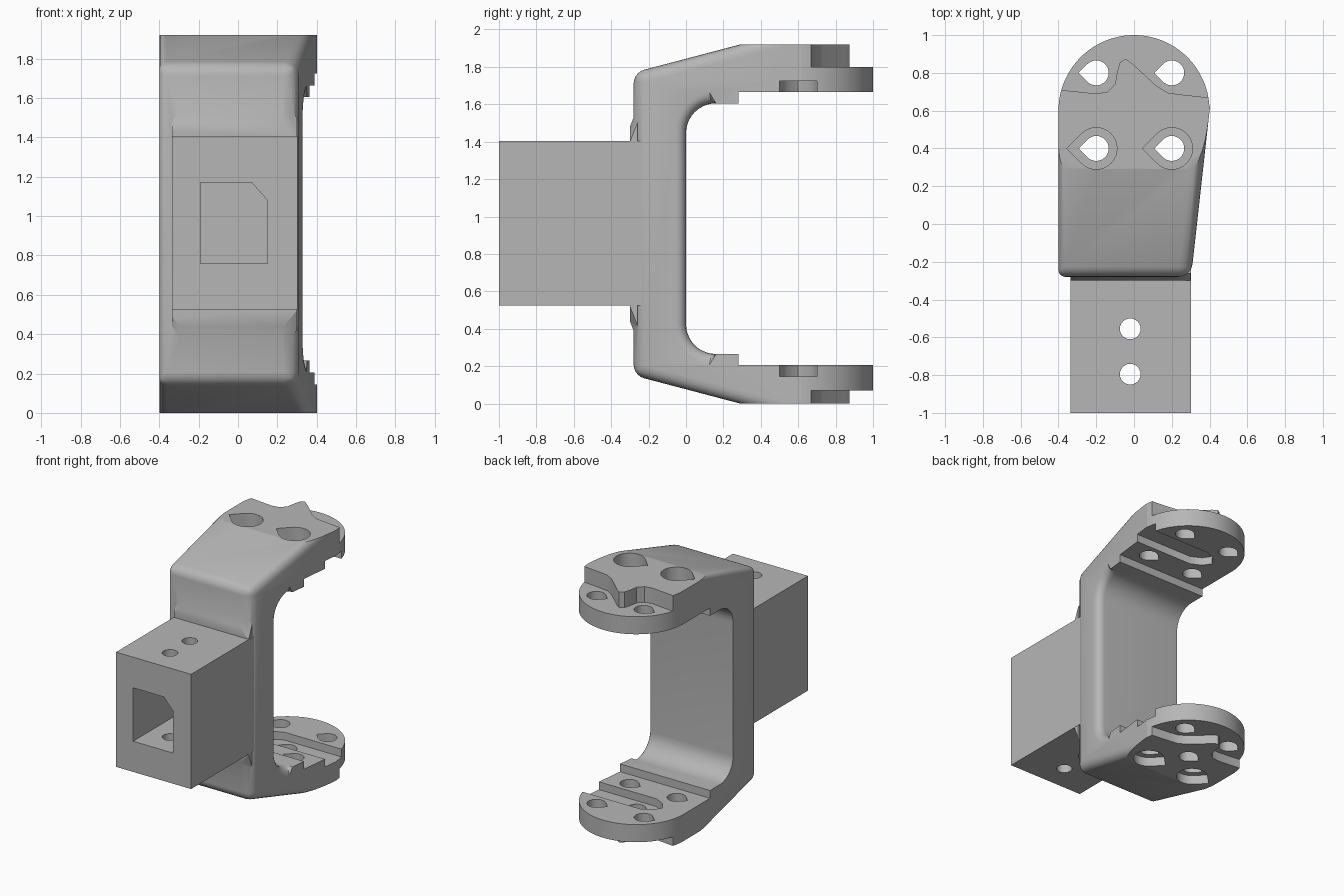
import bpy, bmesh
from math import sin, cos, pi, radians

if "Cube" in bpy.data.objects:
    bpy.data.objects.remove(bpy.data.objects["Cube"])

MID, TOP = 0.96, 1.92
grey = bpy.data.materials.new("matte_grey")
grey.use_nodes = True
COLOUR = (0.47, 0.47, 0.47, 1)
grey.diffuse_color = COLOUR
grey.node_tree.nodes["Principled BSDF"].inputs["Base Color"].default_value = COLOUR


def arc(cx, cy, r, a0, a1, n):
    angles = [radians(a0 + (a1 - a0) * i / n) for i in range(n + 1)]
    return [(cx + r * cos(a), cy + r * sin(a)) for a in angles]


def teardrop(cx, cy, r):
    return arc(cx, cy, r, -135, 135, 24) + [(cx - r * 1.414, cy)]


def loft(name, start, end, place, weights=None):
    """Closed solid between two outlines; place(p, side) gives the 3D point."""
    bm = bmesh.new()
    rings = [[bm.verts.new(place(p, s)) for p in pts] for s, pts in enumerate((start, end))]
    n = len(start)
    for i in range(n):
        j = (i + 1) % n
        bm.faces.new((rings[0][i], rings[0][j], rings[1][j], rings[1][i]))
    bm.faces.new(rings[0])
    bm.faces.new(rings[1])
    if weights:
        weights(bm, rings)
    bmesh.ops.recalc_face_normals(bm, faces=bm.faces)
    mesh = bpy.data.meshes.new(name)
    bm.to_mesh(mesh)
    bm.free()
    mesh.materials.append(grey)
    ob = bpy.data.objects.new(name, mesh)
    bpy.context.collection.objects.link(ob)
    return ob


def upright(name, pts, z0, z1):
    return loft(name, pts, pts, lambda p, s: (p[0], p[1], (z0, z1)[s]))


def along_y(name, pts, y0, y1, end=None):
    return loft(name, pts, end or pts, lambda p, s: (p[0], (y0, y1)[s], p[1]))


def apply(ob, mod):
    bpy.context.view_layer.objects.active = ob
    bpy.ops.object.modifier_apply(modifier=mod.name)


def combine(ob, tool, operation):
    mod = ob.modifiers.new("combine", "BOOLEAN")
    mod.operation, mod.solver, mod.object = operation, "EXACT", tool
    apply(ob, mod)
    bpy.data.objects.remove(tool)


# C-shaped side profile (y, z): outer contour, then the opening
outer = [(1.1, 0), (0.29, 0), (-0.28, 0.15), (-0.28, 1.77), (0.29, TOP), (1.1, TOP)]
upper_in = [(1.1, 1.665), (0.28, 1.665), (0.28, 1.605)] + arc(0.16, 1.445, 0.16, 90, 180, 10)
lower_in = arc(0.16, 0.425, 0.16, 180, 270, 10) + [(0.28, 0.265), (0.28, 0.205), (1.1, 0.205)]
profile = outer + upper_in + lower_in


def round_edges(bm, rings):
    layer = bm.edges.layers.float.new("bevel_weight_edge")

    def mark(a, b, w):
        bm.edges.get((a, b))[layer] = w
    left, right = rings
    for i in range(1, 4):
        mark(left[i], left[i + 1], 0.5)
        mark(right[i], right[i + 1], 0.9)
    for i in (2, 3):
        mark(left[i], right[i], 0.75)
    first = len(outer) + 3
    for i in range(first, first + 21):
        mark(right[i], right[i + 1], 0.8)


bracket = loft("bracket", profile, profile,
               lambda p, s: (0.3333 + p[0] / 9 if s else -0.4, p[0], p[1]), round_edges)
bevel = bracket.modifiers.new("rounding", "BEVEL")
bevel.limit_method, bevel.width, bevel.segments = "WEIGHT", 0.075, 5
bevel.use_clamp_overlap = False
apply(bracket, bevel)

# Round flange ends
plan = [(-0.6, -0.5), (0.6, -0.5), (0.6, 0.62)] + arc(0, 0.6, 0.4, 3, 177, 48) + [(-0.6, 0.62)]
combine(bracket, upright("flange_outline", plan, -0.2, 2.2), "INTERSECT")


# Lip around the socket
def lip(h):
    x0, x1, lo, hi = -0.335, 0.3, MID - h, MID + h
    return [(x0 + 0.035, lo), (x1 - 0.07, lo), (x1, lo + 0.08), (x1, hi - 0.08),
            (x1 - 0.07, hi), (x0 + 0.035, hi), (x0, hi - 0.05), (x0, lo + 0.05)]


combine(bracket, along_y("socket_lip", lip(0.52), -0.3, -0.26, lip(0.62)), "UNION")

# Square socket block
block = [(-0.335, 0.525), (0.302, 0.525), (0.302, 1.405), (-0.335, 1.405)]
combine(bracket, along_y("socket_block", block, -1, -0.2), "UNION")

# Keyed pocket and screw holes in the block
pocket = [(-0.19, 0.76), (0.15, 0.76), (0.15, 1.08), (0.07, 1.17), (-0.19, 1.17)]
combine(bracket, along_y("pocket", pocket, -1.1, -0.3), "DIFFERENCE")
for y in (-0.555, -0.795):
    hole = arc(-0.02, y, 0.055, 0, 345, 23)
    combine(bracket, upright("block_hole", hole, 0.3, 1.6), "DIFFERENCE")

# Wavy step on the outside of both flanges
wave = [(-0.6, 0.725), (-0.39, 0.71), (-0.2, 0.69), (-0.14, 0.7), (-0.1, 0.74), (-0.09, 0.8),
        (-0.075, 0.855), (-0.045, 0.875), (-0.01, 0.85), (0.12, 0.73), (0.18, 0.695),
        (0.25, 0.685), (0.39, 0.67), (0.6, 0.65), (0.6, 1.2), (-0.6, 1.2)]
for z0, z1 in ((1.8, 2.1), (-0.2, 0.07)):
    combine(bracket, upright("step", wave, z0, z1), "DIFFERENCE")

# Arm-shaped slots on the inside of both flanges
slot = [(0.6, 0.5), (0.6, 0.7), (-0.1, 0.7), (-0.18, 0.66), (-0.22, 0.6), (-0.18, 0.54), (-0.1, 0.5)]
for z0, z1 in ((1.55, 1.725), (0.145, 0.32)):
    combine(bracket, upright("slot", slot, z0, z1), "DIFFERENCE")

# Teardrop screw holes, with wide countersinks at the inner pair
for x in (-0.2, 0.2):
    for y in (0.4, 0.8):
        combine(bracket, upright("hole", teardrop(x, y, 0.066), -0.2, 2.2), "DIFFERENCE")
    for z0, z1 in ((1.8, 2.1), (-0.2, 0.07)):
        combine(bracket, upright("countersink", teardrop(x, 0.4, 0.11), z0, z1), "DIFFERENCE")
combine(bracket, upright("centre_hole", teardrop(0, 0.6, 0.066), -0.2, 0.4), "DIFFERENCE")

bpy.ops.object.select_all(action="DESELECT")
bracket.select_set(True)
bpy.context.view_layer.objects.active = bracket
bpy.ops.object.shade_smooth_by_angle(angle=radians(30))
